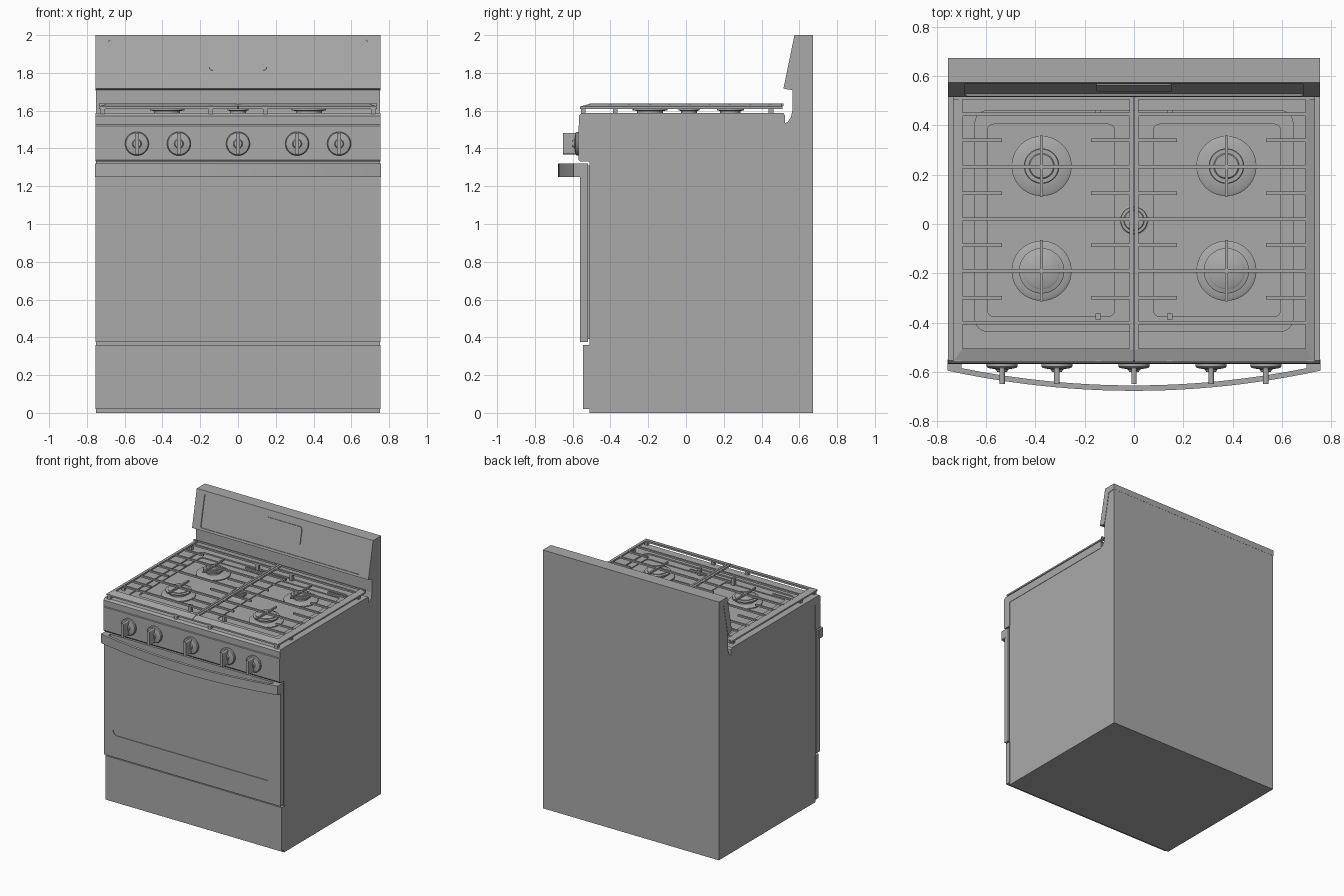
import bpy, bmesh, math
from mathutils import Vector

if "Cube" in bpy.data.objects:
    bpy.data.objects.remove(bpy.data.objects["Cube"], do_unlink=True)

grey = bpy.data.materials.new("plain grey")
grey.use_nodes = True
COLOUR = (0.4, 0.4, 0.4, 1)
grey.diffuse_color = COLOUR
grey.node_tree.nodes["Principled BSDF"].inputs["Base Color"].default_value = COLOUR


def finish(name, bm, loc=(0, 0, 0), rot_x=0.0, smooth=False):
    bmesh.ops.recalc_face_normals(bm, faces=bm.faces)
    mesh = bpy.data.meshes.new(name)
    bm.to_mesh(mesh)
    bm.free()
    mesh.materials.append(grey)
    obj = bpy.data.objects.new(name, mesh)
    bpy.context.collection.objects.link(obj)
    obj.location = loc
    obj.rotation_euler.x = rot_x
    if smooth:
        select(obj)
        bpy.ops.object.shade_smooth_by_angle(angle=math.radians(35))
    return obj


def select(obj):
    bpy.ops.object.select_all(action='DESELECT')
    obj.select_set(True)
    bpy.context.view_layer.objects.active = obj


def loft(name, rings, **kw):
    """Skin a list of equal-length rings and cap both ends."""
    bm = bmesh.new()
    loops = [[bm.verts.new(p) for p in ring] for ring in rings]
    n = len(loops[0])
    for a, b in zip(loops, loops[1:]):
        for i in range(n):
            j = (i + 1) % n
            bm.faces.new((a[i], a[j], b[j], b[i]))
    bm.faces.new(loops[0])
    bm.faces.new(loops[-1])
    return finish(name, bm, **kw)


def box(name, x, y, z):
    return loft(name, [[(x[0], y[0], h), (x[1], y[0], h), (x[1], y[1], h), (x[0], y[1], h)] for h in z])


def prism(name, half_width, profile, **kw):
    """Extrude a (y, z) profile across x."""
    return loft(name, [[(x, y, z) for y, z in profile] for x in (-half_width, half_width)], **kw)


def lathe(name, profile, loc, rot_x=0.0, sides=40):
    """Stack circles given as (radius, height)."""
    angles = [2 * math.pi * i / sides for i in range(sides)]
    rings = [[(r * math.cos(a), r * math.sin(a), h) for a in angles] for r, h in profile]
    return loft(name, rings, loc=loc, rot_x=rot_x, smooth=True)


def slab(name, w, h, depth, radius, loc, rot_x=0.0):
    """Rounded rectangle, thick along its local z."""
    pts = []
    for k, (sx, sy) in enumerate(((1, 1), (-1, 1), (-1, -1), (1, -1))):
        for i in range(7):
            a = math.pi / 2 * (k + i / 6)
            pts.append((sx * (w / 2 - radius) + radius * math.cos(a),
                        sy * (h / 2 - radius) + radius * math.sin(a)))
    return loft(name, [[(x, y, d) for x, y in pts] for d in (0, depth)], loc=loc, rot_x=rot_x)


def cut(obj, cutter):
    cutter.hide_render = True
    mod = obj.modifiers.new("recess", 'BOOLEAN')
    mod.operation = 'DIFFERENCE'
    mod.solver = 'EXACT'
    mod.object = cutter
    select(obj)
    bpy.ops.object.modifier_apply(modifier=mod.name)
    bpy.data.objects.remove(cutter, do_unlink=True)


FRONT = math.pi / 2

# Cabinet, drawer, door and control panel
box("cabinet", (-.752, .752), (-.51, .672), (0, 1.527))
box("drawer_front", (-.755, .755), (-.545, -.505), (.02, .36))
box("door_liner", (-.74, .74), (-.525, -.505), (.39, 1.31))
door = box("oven_door", (-.755, .755), (-.56, -.52), (.375, 1.32))
cut(door, slab("window_cutter", 1.36, .745, .05, .04, (0, -.555, .918), FRONT))
prism("control_panel", .755, [(-.505, 1.33), (-.56, 1.33), (-.568, 1.34), (-.568, 1.52),
                              (-.56, 1.53), (-.505, 1.53)])

# Bowed door handle with end mounts
arc = []
for i in range(25):
    x = -.757 + 1.514 * i / 24
    y = -.677 + .082 * (x / .757) ** 2
    arc.append([(x, y, 1.25), (x, y, 1.32), (x, y + .022, 1.32), (x, y + .022, 1.25)])
loft("door_handle", arc, smooth=True)
for side in (-1, 1):
    box("handle_mount", sorted((side * .7, side * .757)), (-.59, -.55), (1.25, 1.32))

# Knobs
for x in (-.535, -.313, 0, .313, .535):
    lathe("knob_base", [(.063, 0), (.063, .012), (.058, .018), (.025, .024), (.02, .034)],
          (x, -.566, 1.425), FRONT)
    grip = slab("knob_grip", .022, .112, .07, .01, (x, -.58, 1.425), FRONT)

# Cooktop with a shallow well and two deeper trays
top = prism("cooktop", .755, [(-.567, 1.527), (-.567, 1.572), (-.553, 1.587), (.515, 1.587), (.525, 1.575),
                              (.525, 1.527)])
cut(top, slab("well_cutter", 1.29, .895, .1, .05, (0, .012, 1.577)))
for side in (-1, 1):
    cut(top, slab("tray_cutter", .515, .78, .1, .025, (side * .337, .015, 1.57)))

# Backguard: rear column with a coved foot, and a tilted console
prism("backguard_column", .752, [(.672, 1.527), (.672, 1.965), (.61, 1.965), (.563, 1.72), (.563, 1.6),
                                 (.556, 1.565), (.538, 1.54), (.51, 1.527)])
console = prism("backguard_console", .755, [(.516, 1.717), (.574, 2), (.673, 2), (.673, 1.955),
                                            (.615, 1.95), (.565, 1.708)])
tilt = math.atan2(.058, .283)
normal = Vector((0, -math.cos(tilt), math.sin(tilt)))


def on_console(z, offset):
    return Vector((0, .516 + (z - 1.717) * math.tan(tilt), z)) + normal * offset


cut(console, slab("console_cutter", 1.37, .245, .05, .01, on_console(1.855, -.007), FRONT - tilt))
slab("display", .306, .135, .008, .02, on_console(1.88, -.009), FRONT - tilt)


# Burners
def burner(x, y, bowl, head, cap):
    lathe("burner_bowl", [(bowl, 1.565), (bowl, 1.577), (bowl - .01, 1.583), (head * .8, 1.585)], (x, y, 0))
    lathe("burner_head", [(head * .75, 1.58), (head * .75, 1.598), (head, 1.602), (head, 1.612),
                          (head * .95, 1.615)], (x, y, 0))
    lathe("burner_cap", [(cap, 1.61), (cap, 1.62), (cap * .92, 1.624)], (x, y, 0))


for side in (-1, 1):
    burner(side * .375, .235, .122, .072, .052)
    burner(side * .375, -.19, .122, .092, .075)
burner(0, .015, .06, .056, .042)

# Grates, one per side
TOP, LOW = 1.637, 1.624
for side in (-1, 1):
    def bar(name, x, y, z=(LOW, TOP)):
        return box(name, sorted((side * x[0], side * x[1])), y, z)

    # Sloped outer rail, mitred at the front corner
    stations = [((.002, -.505), (.002, -.56)), ((.695, -.505), (.735, -.56)), ((.695, .512), (.735, .512))]
    loft("grate_rail", [[(side * a[0], a[1], TOP), (side * b[0], b[1], LOW - .002),
                         (side * b[0], b[1], LOW - .014), (side * a[0], a[1], LOW)]
                        for a, b in stations])
    bar("grate_inner_rail", (.002, .018), (-.51, .512))
    bar("grate_back_rail", (.002, .735), (.505, .515))
    for y in (.445, .232, .02, -.19, -.4):
        bar("grate_bar", (.01, .7), (y - .007, y + .007))
    for y in (.34, .125, -.087, -.3):
        bar("grate_outer_finger", (.535, .7), (y - .007, y + .007))
        bar("grate_inner_finger", (.01, .175), (y - .007, y + .007))
    for y in (.235, -.19):
        bar("grate_cross", (.369, .381), (y - .125, y + .125))
    for x in (.145, .715):
        for y in (-.545, -.375, .45):
            bar("grate_foot", (x - .012, x + .012), (y - .012, y + .012), (1.57, LOW))
